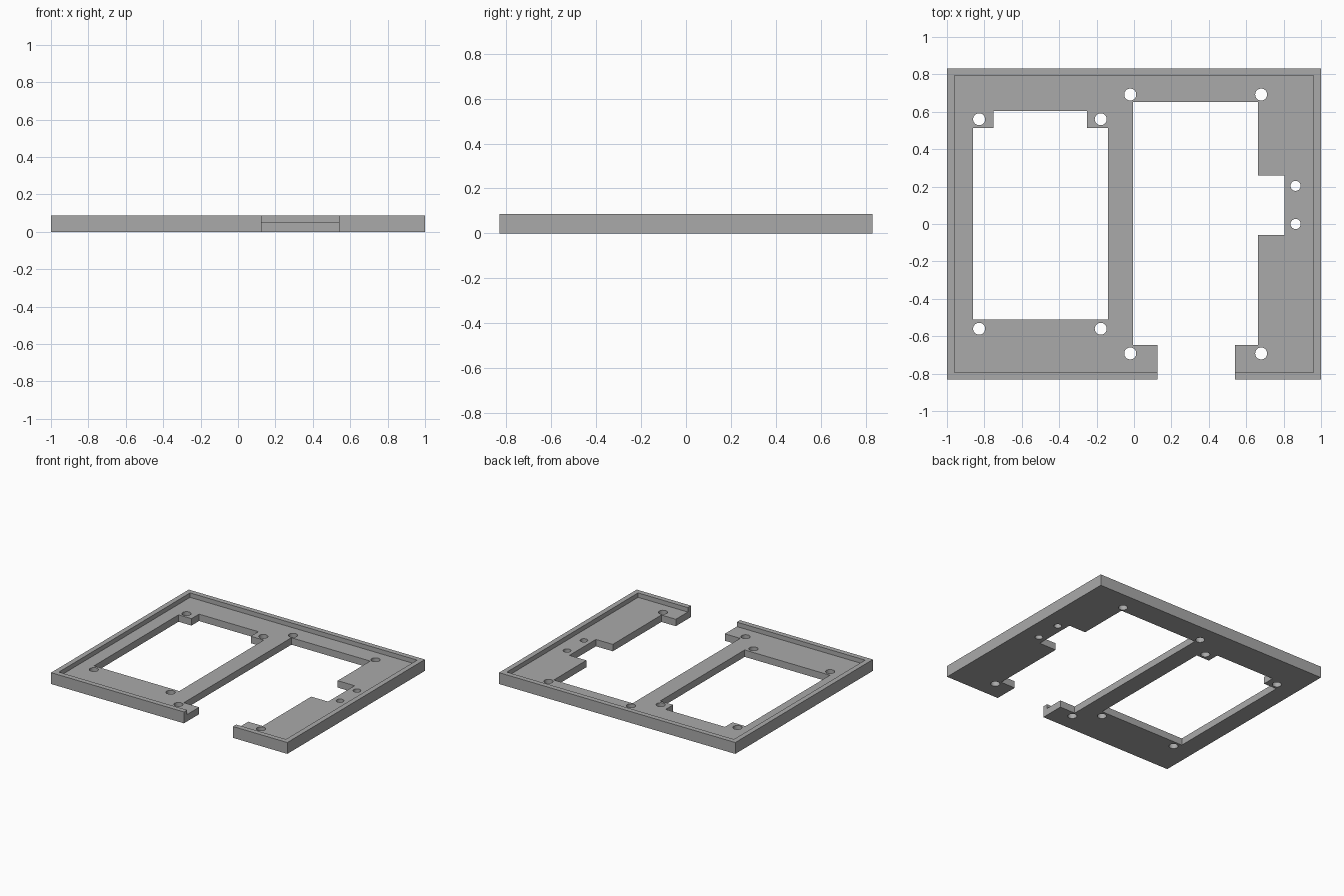
import bpy
import bmesh
import math

if "Cube" in bpy.data.objects:
    bpy.data.objects.remove(bpy.data.objects["Cube"], do_unlink=True)

HALF_X, HALF_Y = 1.0, 0.832
HEIGHT, FLOOR, LIP = 0.087, 0.053, 0.039

grey = bpy.data.materials.new("plain grey")
grey.use_nodes = True
colour = (0.4, 0.4, 0.4, 1)
grey.diffuse_color = colour
grey.node_tree.nodes["Principled BSDF"].inputs["Base Color"].default_value = colour


def prism(name, outline, bottom, top):
    """Extrude a flat counter-clockwise outline between two heights."""
    bm = bmesh.new()
    face = bm.faces.new([bm.verts.new((x, y, bottom)) for x, y in outline])
    moved = bmesh.ops.extrude_face_region(bm, geom=[face])["geom"]
    verts = [v for v in moved if isinstance(v, bmesh.types.BMVert)]
    bmesh.ops.translate(bm, verts=verts, vec=(0, 0, top - bottom))
    bmesh.ops.recalc_face_normals(bm, faces=bm.faces)
    mesh = bpy.data.meshes.new(name)
    bm.to_mesh(mesh)
    bm.free()
    mesh.materials.append(grey)
    obj = bpy.data.objects.new(name, mesh)
    bpy.context.collection.objects.link(obj)
    return obj


def rectangle(x0, x1, y0, y1):
    return [(x0, y0), (x1, y0), (x1, y1), (x0, y1)]


def circle(x, y, radius, sides=32):
    angles = [math.tau * i / sides for i in range(sides)]
    return [(x + radius * math.cos(a), y + radius * math.sin(a)) for a in angles]


# Solid tray blank
tray = prism("mounting_tray", rectangle(-HALF_X, HALF_X, -HALF_Y, HALF_Y), 0, HEIGHT)


def cut(outline, bottom=-0.1, top=0.2):
    cutter = prism("cutter", outline, bottom, top)
    cutter.hide_render = True
    mod = tray.modifiers.new("cut", "BOOLEAN")
    mod.operation = "DIFFERENCE"
    mod.solver = "EXACT"
    mod.object = cutter
    bpy.context.view_layer.objects.active = tray
    bpy.ops.object.modifier_apply(modifier=mod.name)
    bpy.data.objects.remove(cutter, do_unlink=True)


# Shallow recess that leaves the raised lip
cut(rectangle(LIP - HALF_X, HALF_X - LIP, LIP - HALF_Y, HALF_Y - LIP), FLOOR, 0.2)

# Left-hand window with corner tabs at the back
cut([(-0.862, -0.51), (-0.14, -0.51), (-0.14, 0.512), (-0.25, 0.512),
     (-0.25, 0.603), (-0.752, 0.603), (-0.752, 0.512), (-0.862, 0.512)])

# Right-hand window with side notch, open through the front edge
cut([(-0.005, -0.648), (0.125, -0.648), (0.125, -1), (0.54, -1),
     (0.54, -0.648), (0.662, -0.648), (0.662, -0.06), (0.805, -0.06),
     (0.805, 0.26), (0.662, 0.26), (0.662, 0.653), (-0.005, 0.653)])

# Screw holes around both windows
for xs, y in (((-0.828, -0.178), 0.56), ((-0.02, 0.68), 0.692)):
    for x in xs:
        for side in (-1, 1):
            cut(circle(x, side * y, 0.032))

# Small pair of holes beside the notch
for y in (0.0, 0.204):
    cut(circle(0.864, y, 0.027))

# Smooth hole walls, crisp edges elsewhere
bpy.ops.object.select_all(action="DESELECT")
tray.select_set(True)
bpy.context.view_layer.objects.active = tray
bpy.ops.object.shade_smooth_by_angle(angle=math.radians(30))
